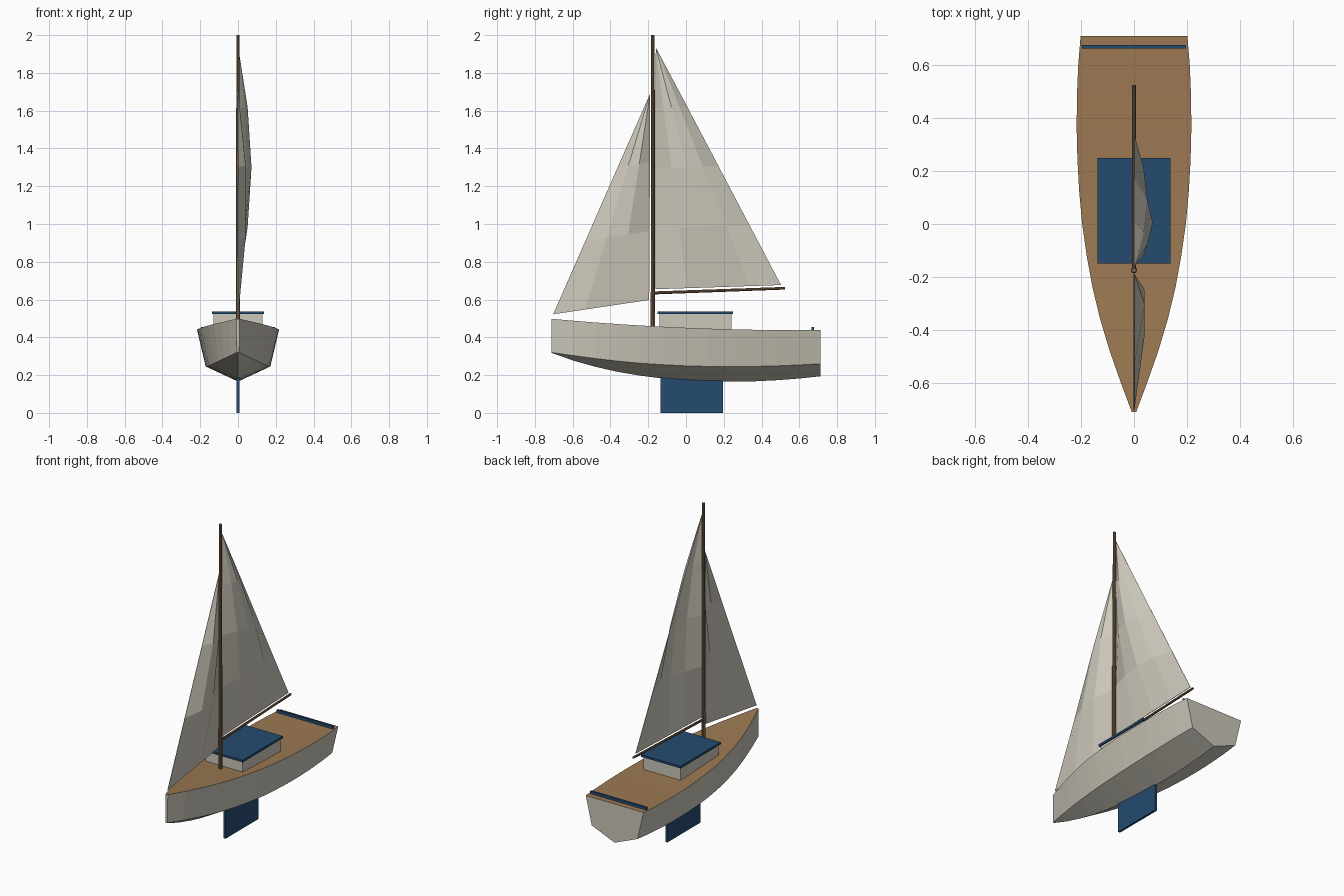
import bpy, bmesh, math
from mathutils import Vector

if "Cube" in bpy.data.objects:
    bpy.data.objects.remove(bpy.data.objects["Cube"])


def material(name, rgb):
    m = bpy.data.materials.new(name)
    m.diffuse_color = (*rgb, 1)
    m.use_nodes = True
    m.node_tree.nodes["Principled BSDF"].inputs["Base Color"].default_value = m.diffuse_color
    return m


WHITE = material("hull_white", (0.60, 0.57, 0.49))
SAIL = material("sail_cloth", (0.62, 0.59, 0.51))
WOOD = material("deck_wood", (0.33, 0.19, 0.085))
SPAR = material("spar_wood", (0.24, 0.14, 0.07))
BLUE = material("navy_blue", (0.018, 0.070, 0.160))


def make(name, verts, faces, *mats):
    me = bpy.data.meshes.new(name)
    me.from_pydata(verts, [], faces)
    for m in mats:
        me.materials.append(m)
    ob = bpy.data.objects.new(name, me)
    bpy.context.collection.objects.link(ob)
    return ob


def recalc(ob):
    bm = bmesh.new()
    bm.from_mesh(ob.data)
    bmesh.ops.recalc_face_normals(bm, faces=bm.faces)
    bm.to_mesh(ob.data)
    bm.free()


def box(name, lo, hi, mat):
    bpy.ops.mesh.primitive_cube_add(size=1)
    ob = bpy.context.object
    ob.name = name
    for v in ob.data.vertices:
        v.co = [lo[i] + (v.co[i] + 0.5) * (hi[i] - lo[i]) for i in range(3)]
    ob.data.materials.append(mat)
    return ob


def spar(name, a, b, r1, r2, mat):
    a, b = Vector(a), Vector(b)
    bpy.ops.mesh.primitive_cone_add(vertices=10, radius1=r1, radius2=r2,
                                    depth=(b - a).length, location=(a + b) / 2)
    ob = bpy.context.object
    ob.name = name
    ob.rotation_euler = (b - a).to_track_quat('Z', 'Y').to_euler()
    ob.data.materials.append(mat)
    return ob


# Hull: hard-chined sections lofted from bow to stern
# station: y, deck half width, chine z, keel z
STATIONS = [(-0.712, 0.008, 0.320, 0.318), (-0.60, 0.050, 0.304, 0.278),
            (-0.48, 0.092, 0.288, 0.244), (-0.36, 0.128, 0.274, 0.217),
            (-0.24, 0.157, 0.263, 0.197), (-0.12, 0.179, 0.255, 0.182),
            (0.0, 0.196, 0.249, 0.173), (0.12, 0.207, 0.246, 0.168),
            (0.24, 0.214, 0.245, 0.166), (0.36, 0.217, 0.246, 0.167),
            (0.48, 0.216, 0.249, 0.173), (0.60, 0.211, 0.254, 0.182),
            (0.712, 0.202, 0.260, 0.194)]


def sheer(y):
    return 0.438 + 0.060 * ((0.6 - y) / 1.312) ** 2


verts, faces = [], []
for y, w, chine, keel in STATIONS:
    c = w * 0.79
    verts += [(-w, y, sheer(y)), (-c, y, chine), (0, y, keel),
              (c, y, chine), (w, y, sheer(y))]
n = len(STATIONS)
for s in range(n - 1):
    for k in range(5):
        a, b = s * 5 + k, s * 5 + (k + 1) % 5
        faces.append((a, b, b + 5, a + 5))
faces += [tuple(range(5)), tuple(range(5 * n - 5, 5 * n))]
hull = make("hull", verts, faces, WHITE, WOOD)
recalc(hull)
for p in hull.data.polygons:          # deck planking on top
    if p.normal.z > 0.7:
        p.material_index = 1

# Cabin, roof, fin keel and stern rail
box("cabin", (-0.13, -0.14, 0.42), (0.13, 0.24, 0.524), WHITE)
box("cabin_roof", (-0.138, -0.15, 0.523), (0.138, 0.25, 0.537), BLUE)
box("fin_keel", (-0.007, -0.134, 0.0), (0.007, 0.196, 0.20), BLUE)
box("stern_rail", (-0.196, 0.664, 0.43), (0.196, 0.677, 0.455), BLUE)

# Mast and boom
MAST_Y = -0.175
spar("mast", (0, MAST_Y, 0.44), (0, MAST_Y, 2.0), 0.012, 0.009, SPAR)
spar("boom", (0, MAST_Y, 0.635), (0, 0.525, 0.660), 0.008, 0.007, SPAR)


# Sails: triangular panels bellied out to one side
def sail(name, tack, clew, head, n, belly):
    tack, clew, head = Vector(tack), Vector(clew), Vector(head)
    verts, faces = [], []
    for r in range(n):
        v = r / n
        left, right = tack.lerp(head, v), clew.lerp(head, v)
        for c in range(n + 1):
            p = left.lerp(right, c / n)
            p.x += belly * math.sin(math.pi * c / n) * math.sin(math.pi * v)
            verts.append(p)
    verts.append(head)
    top, w = len(verts) - 1, n + 1
    for r in range(n):
        for c in range(n):
            a = r * w + c
            faces.append((a, a + 1, a + 1 + w, a + w) if r < n - 1
                         else (a, a + 1, top))
    ob = make(name, verts, faces, SAIL)
    mod = ob.modifiers.new("cloth", 'SOLIDIFY')
    mod.thickness = 0.003
    mod.offset = 0
    return ob


sail("main_sail", (0, -0.160, 0.655), (0, 0.503, 0.677), (0, -0.160, 1.935), 4, 0.070)
sail("jib", (0, -0.703, 0.522), (0, -0.195, 0.598), (0, -0.190, 1.690), 3, 0.052)
